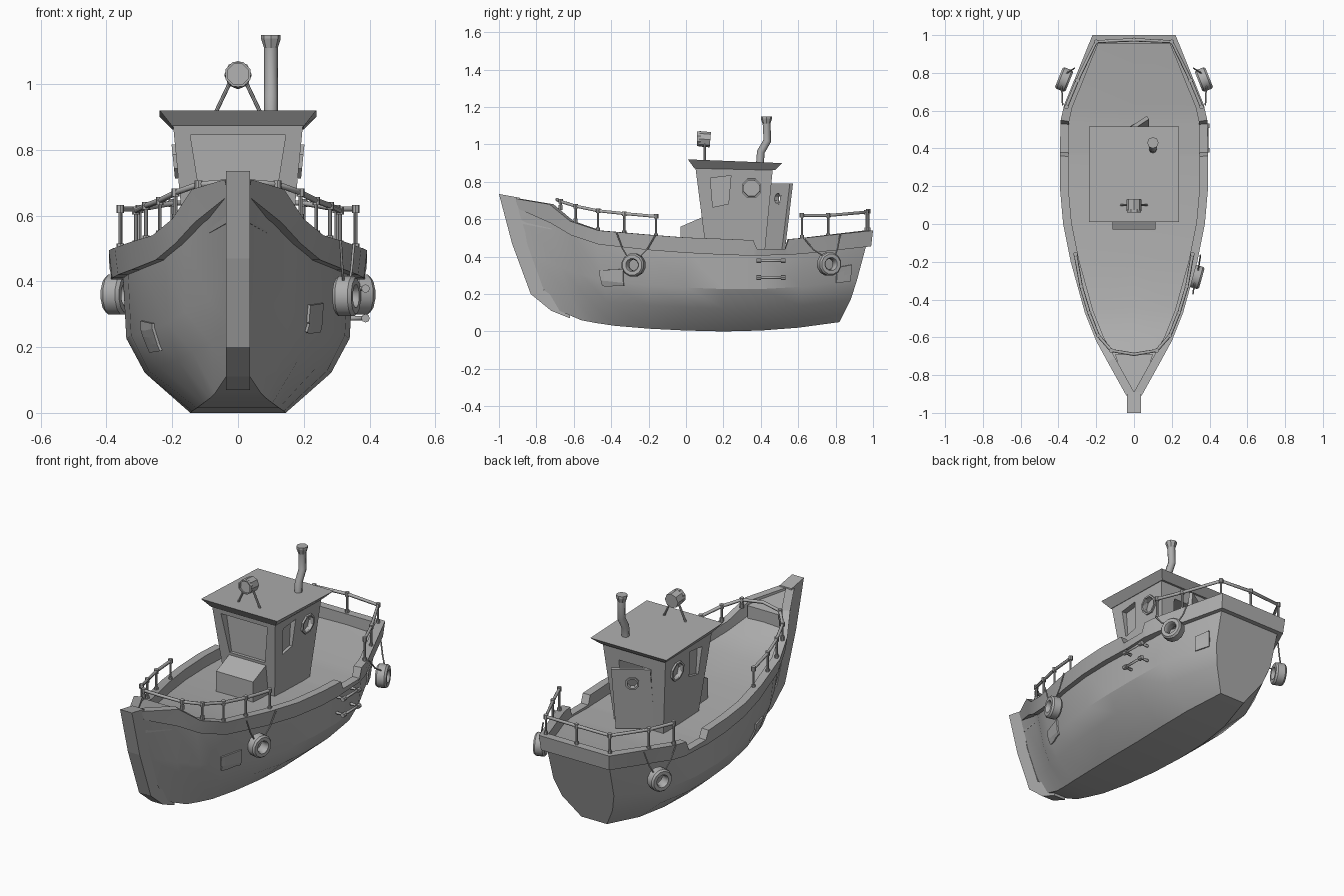
import bpy, bmesh
from math import pi, cos, sin
from mathutils import Vector
from mathutils.bvhtree import BVHTree

if "Cube" in bpy.data.objects:
    bpy.data.objects.remove(bpy.data.objects["Cube"])

grey = bpy.data.materials.new("plain grey")
grey.use_nodes = True
grey.diffuse_color = (0.42, 0.42, 0.42, 1)
grey.node_tree.nodes["Principled BSDF"].inputs["Base Color"].default_value = (0.42, 0.42, 0.42, 1)


def finish(name, bm, smooth=None):
    bmesh.ops.remove_doubles(bm, verts=bm.verts, dist=1e-5)
    bmesh.ops.recalc_face_normals(bm, faces=bm.faces)
    me = bpy.data.meshes.new(name)
    bm.to_mesh(me)
    bm.free()
    me.materials.append(grey)
    ob = bpy.data.objects.new(name, me)
    bpy.context.collection.objects.link(ob)
    if smooth:
        bpy.ops.object.select_all(action='DESELECT')
        ob.select_set(True)
        bpy.context.view_layer.objects.active = ob
        bpy.ops.object.shade_smooth_by_angle(angle=smooth)
    return ob


def loft(name, rings, closed=True, caps=True, loop=False, smooth=None):
    """Skin a row of cross-sections."""
    bm = bmesh.new()
    vs = [[bm.verts.new(p) for p in r] for r in rings]
    n = len(vs[0])
    pairs = list(zip(vs, vs[1:])) + ([(vs[-1], vs[0])] if loop else [])
    for a, b in pairs:
        for i in range(n if closed else n - 1):
            j = (i + 1) % n
            bm.faces.new((a[i], a[j], b[j], b[i]))
    if caps:
        bm.faces.new(vs[0])
        bm.faces.new(vs[-1])
    return finish(name, bm, smooth)


def block(name, z0, x0, ya, yb, z1, x1, yc, yd):
    """Tapered box from a bottom and a top rectangle."""
    return loft(name, [[(-x, f, z), (x, f, z), (x, b, z), (-x, b, z)]
                       for z, x, f, b in ((z0, x0, ya, yb), (z1, x1, yc, yd))])


def rod(name, a, b, r1, r2=None, sides=8):
    a, b = Vector(a), Vector(b)
    bm = bmesh.new()
    bmesh.ops.create_cone(bm, cap_ends=True, segments=sides, radius1=r1,
                          radius2=r1 if r2 is None else r2, depth=(b - a).length)
    q = (b - a).to_track_quat('Z', 'Y')
    for v in bm.verts:
        v.co = q @ v.co + (a + b) / 2
    return finish(name, bm, 0.6)


def tube(name, pts, r, res=1):
    cu = bpy.data.curves.new(name, 'CURVE')
    cu.dimensions = '3D'
    cu.bevel_depth, cu.bevel_resolution, cu.use_fill_caps = r, res, True
    sp = cu.splines.new('POLY')
    sp.points.add(len(pts) - 1)
    for p, c in zip(sp.points, pts):
        p.co = (*c, 1)
    cu.materials.append(grey)
    ob = bpy.data.objects.new(name, cu)
    bpy.context.collection.objects.link(ob)
    return ob


def ring(name, c, axis, profile, sides=12):
    """Turn a closed (radius, offset) profile about an axis."""
    q = Vector(axis).to_track_quat('Z', 'Y')
    rings = [[q @ Vector((r * cos(t), r * sin(t), h)) + Vector(c) for r, h in profile]
             for t in ((k + 0.5) * 2 * pi / sides for k in range(sides))]
    return loft(name, rings, caps=False, loop=True, smooth=0.6)


def cut(ob, cutter):
    m = ob.modifiers.new("cut", 'BOOLEAN')
    m.operation, m.object, m.solver = 'DIFFERENCE', cutter, 'EXACT'
    bpy.context.view_layer.objects.active = ob
    bpy.ops.object.modifier_apply(modifier=m.name)
    bpy.data.objects.remove(cutter)


# Hull: keel y, z, half width, then rail y, z, half width at each station
stations = [(-.70, .12, .03, -.92, .67, .03), (-.56, .06, .07, -.73, .59, .09),
            (-.48, .045, .085, -.61, .53, .165), (-.38, .03, .105, -.48, .48, .22),
            (-.2, .015, .125, -.21, .445, .295), (0, .005, .14, 0, .43, .335),
            (.2, 0, .145, .2, .42, .35), (.4, .005, .145, .4, .415, .35),
            (.6, .02, .13, .63, .425, .33), (.82, .05, .08, .965, .465, .195)]
hull_rings = []
for yb, zb, wb, yt, zt, wt in stations:
    half = []
    for f, g in ((1, 1), (.54, .95), (.29, .675), (0, 0)):
        half.append((wb + (wt - wb) * g, yb + (yt - yb) * f ** .7, zb + (zt - zb) * f))
    hull_rings.append(half + [(-x, y, z) for x, y, z in reversed(half)])
hull = loft("hull", hull_rings, smooth=0.4)

# Stem post
stem = [(-1, .735), (-.93, .47), (-.83, .2), (-.72, .11), (-.62, .07),
        (-.62, .13), (-.76, .22), (-.85, .47), (-.89, .715)]
loft("stem_post", [[(x, y, z) for y, z in stem] for x in (-.037, .037)])

# Bulwark and deck: outer edge x, y, lower z, upper z, mirrored
edge = [(.04, -.91, .66, .71), (.14, -.73, .58, .68), (.2, -.62, .515, .59),
        (.26, -.47, .465, .54), (.335, -.2, .435, .517), (.375, 0, .42, .502),
        (.393, .2, .41, .495), (.393, .36, .405, .488), (.391, .38, .405, .44),
        (.39, .53, .41, .44), (.388, .55, .41, .493), (.37, .63, .415, .5),
        (.22, 1, .455, .54), (0, 1, .455, .54)]
sections = []
for i, (x, y, lo, hi) in enumerate(edge):
    p = Vector((x, y))
    before = Vector(edge[max(i - 1, 0)][:2])
    after = Vector(edge[i + 1][:2]) if i + 1 < len(edge) else Vector((-.22, 1))
    d1, d2 = (p - before).normalized(), (after - p).normalized()
    n1, n2 = Vector((d1.y, -d1.x)), Vector((d2.y, -d2.x))
    n = (n1 + n2).normalized()
    n /= max(n.dot(n2), .6)

    def at(off, z):
        q = p - n * off
        return (max(q.x, 0), q.y, z)
    inner = at(.045, lo + .02)
    sections.append([at(.05, lo), at(.01, lo), at(0, hi), at(.045, hi), inner,
                     (0, inner[1], lo + .025)])
bulwark = loft("bulwark_and_deck", sections, closed=False, caps=False, smooth=0.4)
bulwark.modifiers.new("mirror", 'MIRROR')
loft("bow_cap", [[(-.03, -.9, z), (.03, -.9, z), (.1, -.69, z - .04), (-.1, -.69, z - .04)]
                 for z in (.58, .7)])

# Rails with posts: x, y, rail z, post foot z
rails = {"bow": [(.31, -.16, .615, .5), (.28, -.33, .63, .515), (.238, -.47, .645, .53),
                 (.19, -.59, .67, .58), (.12, -.67, .695, .65), (0, -.69, .705, None)],
         "stern": [(.358, .62, .62, .49), (.3, .76, .62, .5), (.2, .965, .638, .53),
                   (0, .975, .643, .53)]}
for name, pts in rails.items():
    path = [p[:3] for p in pts]
    tube(name + "_rail", path + [(-x, y, z) for x, y, z in reversed(path[:-1])], .009)
    for x, y, z, foot in pts:
        if foot:
            for s in ((1, -1) if x else (1,)):
                rod(name + "_post", (s * x, y, foot), (s * x, y, z + .012), .006)
                rod(name + "_post_foot", (s * x, y, foot), (s * x, y, foot + .025), .011)
                rod(name + "_post_cap", (s * x, y, z - .012), (s * x, y, z + .012), .012)

# Cabin with recessed windows and doorway
cabin = block("cabin", .41, .152, .11, .42, .88, .198, .05, .465)
cut(cabin, loft("front_cutter", [[(-.145, y, .845), (.145, y, .845), (.11, y, .625),
                                  (-.11, y, .625)] for y in (-.1, .1)]))
pane = [(.13, .82), (.24, .833), (.227, .682), (.143, .665)]
for s in (1, -1):
    cut(cabin, loft("side_cutter", [[(s * x, y, z) for y, z in pane] for x in (.162, .3)]))
    cut(cabin, rod("round_cutter", (s * .165, .35, .765), (s * .3, .35, .765), .048))
    ring("porthole_ring", (s * .189, .35, .765), (s, 0, -.1),
         [(.046, -.01), (.056, -.01), (.056, .008), (.046, .008)], 8)
cut(cabin, block("door_cutter", .44, .095, .25, .6, .79, .1, .25, .6))

# Open door with a porthole
leaf = []
for z, dy in ((.44, -.042), (.79, 0)):
    a, b, t = Vector((-.1, .462 + dy, z)), Vector((.068, .572 + dy, z)), Vector((.011, -.017, 0))
    leaf.append([a, b, b + t, a + t])
door = loft("door", leaf)
cut(door, rod("door_cutter", (.045, .41, .71), (-.075, .59, .71), .03))
ring("door_porthole_ring", (-.015, .5, .71), (-.55, .83, -.1),
     [(.028, -.014), (.038, -.014), (.038, .014), (.028, .014)], 8)

# Roof and forward hatch
loft("roof", [[(-x, a, z + k), (x, a, z + k), (x, b, z), (-x, b, z)]
              for x, a, b, z, k in ((.2, .045, .475, .862, .01), (.238, .01, .515, .9, .02))])
loft("hatch", [[(-.115, -.03, z), (.115, -.03, z), (.115, .12, z + k), (-.115, .12, z + k)]
               for z, k in ((.42, 0), (.56, .065))])

# Searchlight on two legs
rod("searchlight", (0, .07, 1.03), (0, .13, 1.025), .041)
ring("searchlight_rim", (0, .07, 1.03), (0, 1, 0),
     [(.034, -.01), (.041, -.01), (.041, .01), (.034, .01)], 8)
for s in (1, -1):
    rod("searchlight_leg", (s * .072, .1, .905), (s * .022, .1, 1.01), .006)

# Exhaust pipe
tube("exhaust_pipe", [(.1, .395, .89), (.1, .4, .96), (.1, .435, 1.02), (.1, .43, 1.13)], .021, 2)
rod("exhaust_lip", (.1, .43, 1.11), (.1, .43, 1.138), .021, .03)
rod("exhaust_rim", (.1, .43, 1.138), (.1, .43, 1.15), .03)

# Tyre fenders hung on ropes
tyre = [(.03, -.02), (.036, -.03), (.055, -.03), (.063, -.02), (.063, .02),
        (.055, .03), (.036, .03), (.03, .02)]
for c, axis, ends in (
        ((.33, -.28, .355), (.96, -.27, 0), ((.312, -.37, .525), (.352, -.165, .512))),
        ((.37, .765, .36), (.93, .37, 0), ((.378, .63, .5), (.315, .825, .52))),
        ((-.37, .765, .36), (-.93, .37, 0), ((-.378, .63, .5), (-.315, .825, .52)))):
    ring("tyre_fender", c, axis, tyre)
    tang = Vector((-axis[1], axis[0], 0)) * (1 if axis[0] > 0 else -1)
    c = Vector(c)
    low = [c + tang * k + Vector((0, 0, .045)) for k in (-.035, .035)]
    mid = [(Vector(e) + l) / 2 - Vector((0, 0, .015)) for e, l in zip(ends, low)]
    tube("fender_rope", [ends[0], mid[0], low[0], low[1], mid[1], ends[1]], .004)

# Side steps
for z in (.378, .288):
    tube("side_step", [(.34, .39, z), (.388, .39, z), (.388, .52, z), (.34, .52, z)], .008)
    for y in (.39, .52):
        rod("side_step_knob", (.388, y - .012, z), (.388, y + .012, z), .013)

# Hull repair plates laid on the planking
bm = bmesh.new()
bm.from_mesh(hull.data)
tree = BVHTree.FromBMesh(bm)
for s, y0, y1, z0, z1 in ((1, -.5, -.35, .21, .32), (-1, -.33, -.2, .16, .27),
                          (1, .83, .92, .24, .335)):
    rows = []
    for i in range(5):
        row = []
        for j in range(5):
            y, z = y0 + (y1 - y0) * i / 4, z0 + (z1 - z0) * j / 4 + .01 * i / 4
            co, no, _, _ = tree.find_nearest(Vector((s * .3, y, z)))
            row.append(co + no * .004)
        rows.append(row)
    plate = loft("repair_plate", rows, closed=False, caps=False)
    solid = plate.modifiers.new("thickness", 'SOLIDIFY')
    solid.thickness, solid.offset = .008, 0
bm.free()
